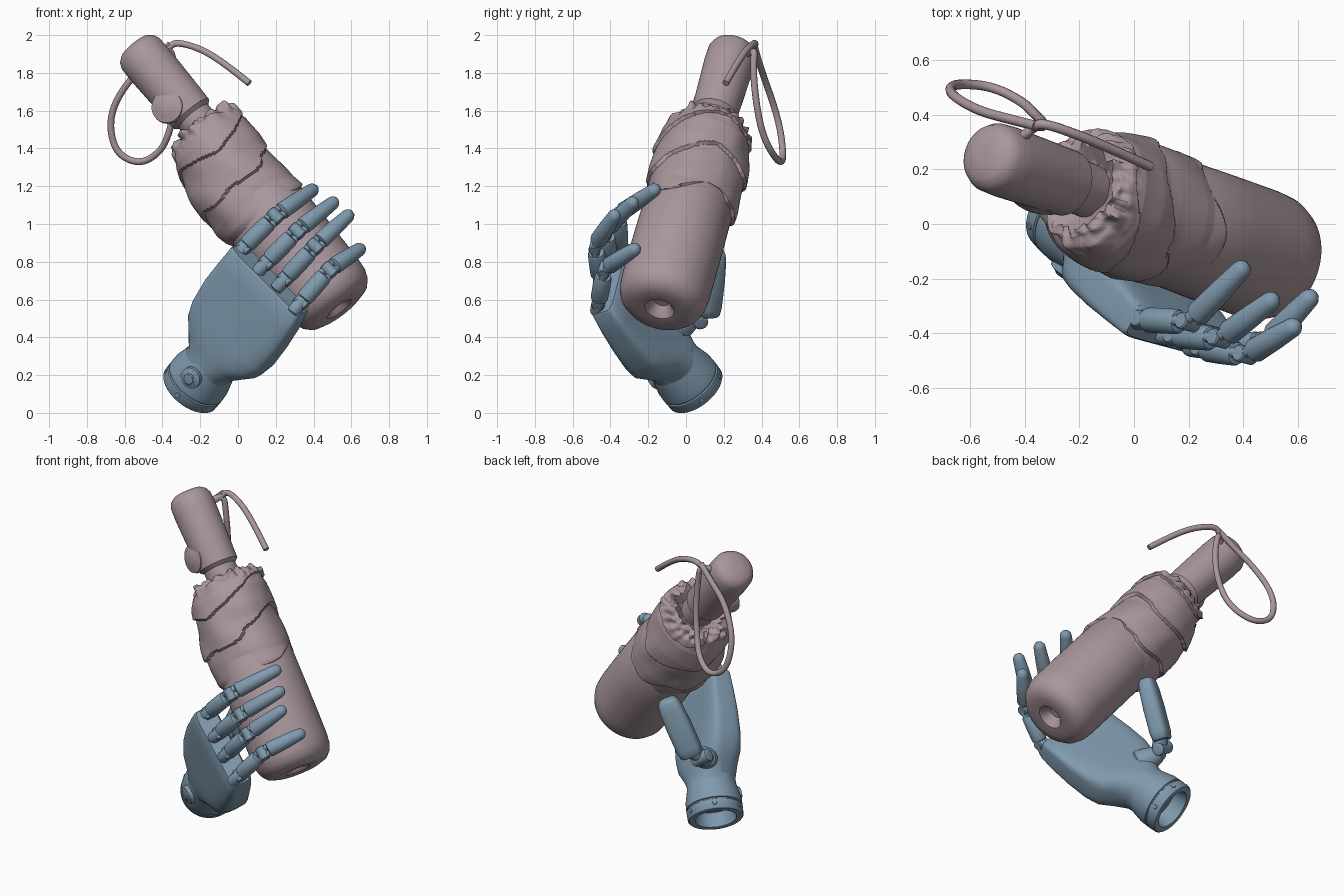
import bpy, bmesh, math
from mathutils import Vector as V, noise

if "Cube" in bpy.data.objects:
    bpy.data.objects.remove(bpy.data.objects["Cube"])

def material(name, c):
    m = bpy.data.materials.new(name)
    m.diffuse_color = (*c, 1)
    m.use_nodes = True
    m.node_tree.nodes["Principled BSDF"].inputs["Base Color"].default_value = m.diffuse_color
    return m

PINK = material("mauve", (0.40, 0.31, 0.335))
BLUE = material("steel_blue", (0.215, 0.325, 0.425))

def basis(axis, hint):
    a = axis.normalized()
    e = (hint - a * hint.dot(a)).normalized()
    return a, e, a.cross(e)

def finish(name, bm, mat, angle=40):
    bmesh.ops.recalc_face_normals(bm, faces=bm.faces)
    me = bpy.data.meshes.new(name)
    bm.to_mesh(me)
    bm.free()
    ob = bpy.data.objects.new(name, me)
    bpy.context.collection.objects.link(ob)
    me.materials.append(mat)
    bpy.ops.object.select_all(action='DESELECT')
    ob.select_set(True)
    bpy.context.view_layer.objects.active = ob
    bpy.ops.object.shade_smooth_by_angle(angle=math.radians(angle))
    return ob

def loft(name, rings, mat, angle=40):
    """Skin a list of closed rings and cap both ends."""
    bm = bmesh.new()
    rows = [[bm.verts.new(p) for p in r] for r in rings]
    n = len(rows[0])
    for a, b in zip(rows, rows[1:]):
        for i in range(n):
            bm.faces.new((a[i], a[(i + 1) % n], b[(i + 1) % n], b[i]))
    bm.faces.new(rows[0])
    bm.faces.new(rows[-1])
    return finish(name, bm, mat, angle)

def lathe(name, origin, axis, profile, mat, hint=V((0, -1, .3)), n=48, flat=1.0):
    a, e, f = basis(axis, hint)
    rings = [[origin + a * d + r * (e * math.cos(t) * flat + f * math.sin(t))
              for t in (2 * math.pi * i / n for i in range(n))] for d, r in profile]
    return loft(name, rings, mat)

def limb(name, p, q, r0, r1, hint, flat=1.0, tip=False):
    """Rounded segment from p to q."""
    D = (q - p).length
    end = [(D - r1, r1), (D - r1 * .6, r1 * .9), (D - r1 * .2, r1 * .6), (D, r1 * .08)] if tip \
        else [(D - .015, r1), (D - .004, r1 * .9), (D, r1 * .7)]
    prof = [(0, r0 * .7), (.004, r0 * .9), (.015, r0), (D * .5, (r0 * 1.05 + r1) / 2)] + end
    return lathe(name, p, q - p, prof, BLUE, hint, 24, flat)

def pin(name, c, axis, r, h):
    a = axis.normalized()
    prof = [(0, r * .5), (.001, r * .85), (.006, r), (h - .006, r), (h - .001, r * .85), (h, r * .5)]
    return lathe(name, c - a * h / 2, a, prof, BLUE, V((.1, -1, .2)), 20)

def box_ring(c, e, w, f, h, sq, n=64):
    """Rounded-rectangle cross-section."""
    out = []
    for i in range(n):
        x, y = math.cos(2 * math.pi * i / n), math.sin(2 * math.pi * i / n)
        out.append(c + e * math.copysign(abs(x) ** sq, x) * w + f * math.copysign(abs(y) ** sq, y) * h)
    return out

def tube(name, pts, r, mat):
    cu = bpy.data.curves.new(name, 'CURVE')
    cu.dimensions = '3D'
    cu.bevel_depth, cu.bevel_resolution, cu.resolution_u, cu.use_fill_caps = r, 3, 8, True
    sp = cu.splines.new('NURBS')
    sp.points.add(len(pts) - 1)
    for b, p in zip(sp.points, pts):
        b.co = (*p, 1)
    sp.order_u, sp.use_endpoint_u = 3, True
    ob = bpy.data.objects.new(name, cu)
    bpy.context.collection.objects.link(ob)
    cu.materials.append(mat)

# ---------------- folded umbrella ----------------
P0, P1 = V((.538, -.14, .55)), V((-.535, .25, 1.925))
U, E, F = basis(P1 - P0, V((0, -1, 0)))
SIDE = V((.78, 0, .625))

# Smooth lower sleeve with a dimple in its end
lathe("umbrella_sleeve", P0, U, [(.06, .005), (.055, .04), (.02, .06), (0, .08), (-.005, .14), (.012, .19),
      (.045, .22), (.09, .236), (.16, .241), (.45, .24), (.72, .236), (.8, .2)], PINK, n=64)

# Wrapped cloth: spiral overlaps plus crumpled folds
base = [(.60, .228), (.66, .24), (.76, .252), (.9, .256), (1.02, .252), (1.13, .237), (1.21, .208),
        (1.245, .18), (1.25, .15), (1.23, .125), (1.2, .09)]
def cloth_profile(k):
    x = k * (len(base) - 1)
    i = min(int(x), len(base) - 2)
    f = x - i
    return [base[i][j] * (1 - f) + base[i + 1][j] * f for j in (0, 1)]
rings = []
ROWS, COLS = 150, 140
for j in range(ROWS + 1):
    d, r = cloth_profile(j / ROWS)
    ruffle = max(0, min(1, (d - 1.15) / .08))
    shift = -.022 * max(0, min(1, (d - .62) / .1)) + .036 * max(0, min(1, (d - .95) / .25))
    ring = []
    for i in range(COLS):
        t = 2 * math.pi * i / COLS
        out = E * math.cos(t) + F * math.sin(t)
        wob = noise.noise(out * 1.6 + V((0, 0, d * 5)))
        fine = noise.noise(out * 5 + V((0, 0, d * 9 + j * .04)))
        turn = (d - .6) / .24 - t / (2 * math.pi) + .16 * math.sin(2 * t + 1) + .25 * wob
        wrap = 1 - turn % 1
        rr = r + min(1, j / 12) * (.018 * (wrap - .45) + .022 * wob) + ruffle * .034 * fine
        ring.append(P0 + U * (d + ruffle * .025 * fine) + out * rr + SIDE * shift)
    rings.append(ring)
loft("umbrella_cloth", rings, PINK, 50)

# Handle with rounded cap, and its push button
hb = P0 + U * 1.18 + SIDE * .022
HL = (P1 - hb).length
lathe("umbrella_handle", hb, P1 - hb, [(0, .1), (.13, .1), (.15, .122), (.3, .127), (.5, .132),
      (HL - .03, .129), (HL, .115), (HL + .02, .088), (HL + .027, .03)], PINK)
lathe("umbrella_button", V((-.343, .155, 1.612)), V((-.35, -.93, .1)), [(0, .07), (.05, .085), (.08, .09),
      (.098, .086), (.102, .07), (.11, .05), (.115, .025), (.116, .005)], PINK, V((0, 0, 1)), 32)

# Wrist cord: hanging loop and free end
tube("cord_loop", [(-.42, .31, 1.9), (-.36, .365, 1.95), (-.335, .355, 1.82), (-.33, .37, 1.65), (-.36, .40, 1.49),
     (-.41, .45, 1.38), (-.52, .505, 1.315), (-.64, .515, 1.37), (-.68, .50, 1.5), (-.66, .465, 1.63),
     (-.57, .415, 1.77), (-.46, .385, 1.86), (-.36, .36, 1.95)], .018, PINK)
tube("cord_end", [(-.42, .3, 1.88), (-.37, .36, 1.93), (-.33, .37, 1.965), (-.2, .325, 1.93), (-.07, .27, 1.85),
     (.06, .21, 1.745)], .018, PINK)

# ---------------- mechanical hand ----------------
C = V((-.257, .055, .12))
A, L, _ = basis(V((.53, -.54, .67)), V((.73, -.22, -.65)))
N = L.cross(A)          # outward from the back of the hand

# Hollow wrist cuff with rim groove
lathe("wrist_cuff", C, A, [(.09, .02), (.09, .115), (0, .125), (-.002, .138), (0, .161), (.008, .168), (.06, .17),
      (.064, .163), (.07, .163), (.074, .17), (.12, .168), (.2, .15), (.26, .14)], BLUE, L)
for i in range(6):
    t = i * math.pi / 3 + .5
    o = L * math.cos(t) + N * math.sin(t)
    pin("cuff_screw", C + A * .035 + o * .165, o, .014, .016)

# Palm: along, half width, half thickness, outward offset, sideways offset, squareness
sections = [(.18, .147, .147, 0, 0, 1), (.24, .15, .142, 0, 0, .9), (.31, .20, .135, .005, 0, .75),
            (.38, .25, .13, .01, 0, .6), (.46, .27, .118, .01, -.005, .48), (.60, .278, .1, .01, -.015, .4),
            (.74, .272, .085, .006, -.022, .32), (.845, .262, .072, .004, -.03, .27), (.86, .255, .062, .004, -.03, .3)]
loft("palm", [box_ring(C + A * s + N * off + L * side, L, w, N, h, sq) for s, w, h, off, side, sq in sections], BLUE, 32)

# Round pivot on the back of the wrist
for r, h in ((.058, .01), (.045, .022), (.032, .04)):
    pin("wrist_pivot", C + A * .165 + N * .15, N, r, .04 + h)

# Four fingers: knuckle, middle joint, tip
fingers = {
    "index": ((.02, -.35, .865), (.205, -.36, 1.05), (.415, -.145, 1.195)),
    "middle": ((.14, -.41, .785), (.32, -.42, .97), (.525, -.265, 1.13)),
    "ring": ((.24, -.455, .70), (.415, -.48, .89), (.605, -.365, 1.065)),
    "little": ((.325, -.465, .575), (.49, -.43, .765), (.665, -.25, .88)),
}
for name, pts in fingers.items():
    k, m, t = (V(p) for p in pts)
    d1, d2 = (m - k), (t - m)
    pin(name + "_knuckle_pin", k + d1 * .06, L, .032, .078)
    limb(name + "_root", k - d1 * .25, k + d1 * .16, .036, .036, L)
    limb(name + "_near_segment", k + d1 * .13, m - d1 * .2, .046, .046, L)
    for s in (-1, 1):
        limb(name + "_link", m - d1 * .3 + L * s * .022, m + L * s * .022, .02, .02, L)
        limb(name + "_far_link", m + L * s * .02, m + d2 * .25 + L * s * .02, .02, .02, L)
    pin(name + "_joint_pin", m - d1 * .04, L, .032, .084)
    limb(name + "_tip_segment", m + d2 * .1, t, .046, .036, L, 1, True)

# Thumb: root joint and broad, boxy end segment behind the umbrella
b, j, t = V((-.10, -.08, .43)), V((-.125, .115, .525)), V((.035, .155, .875))
limb("thumb_root", b, V((-.175, .03, .49)), .085, .055, A)
limb("thumb_link", V((-.18, .01, .47)), j + V((.01, .0, .03)), .045, .045, A)
pin("thumb_joint_pin", V((-.165, .07, .505)), A.cross(V((0, 1, .3))), .04, .12)
ta, te, tf = basis(t - j, V((-.5, .85, 0)))
TL = (t - j).length
loft("thumb_segment", [box_ring(j + ta * d, te, r * .76, tf, r, .65, 32) for d, r in
     [(0, .06), (.008, .068), (.05, .076), (.2, .077), (TL - .08, .072), (TL - .03, .064), (TL - .006, .05), (TL, .035)]], BLUE)
